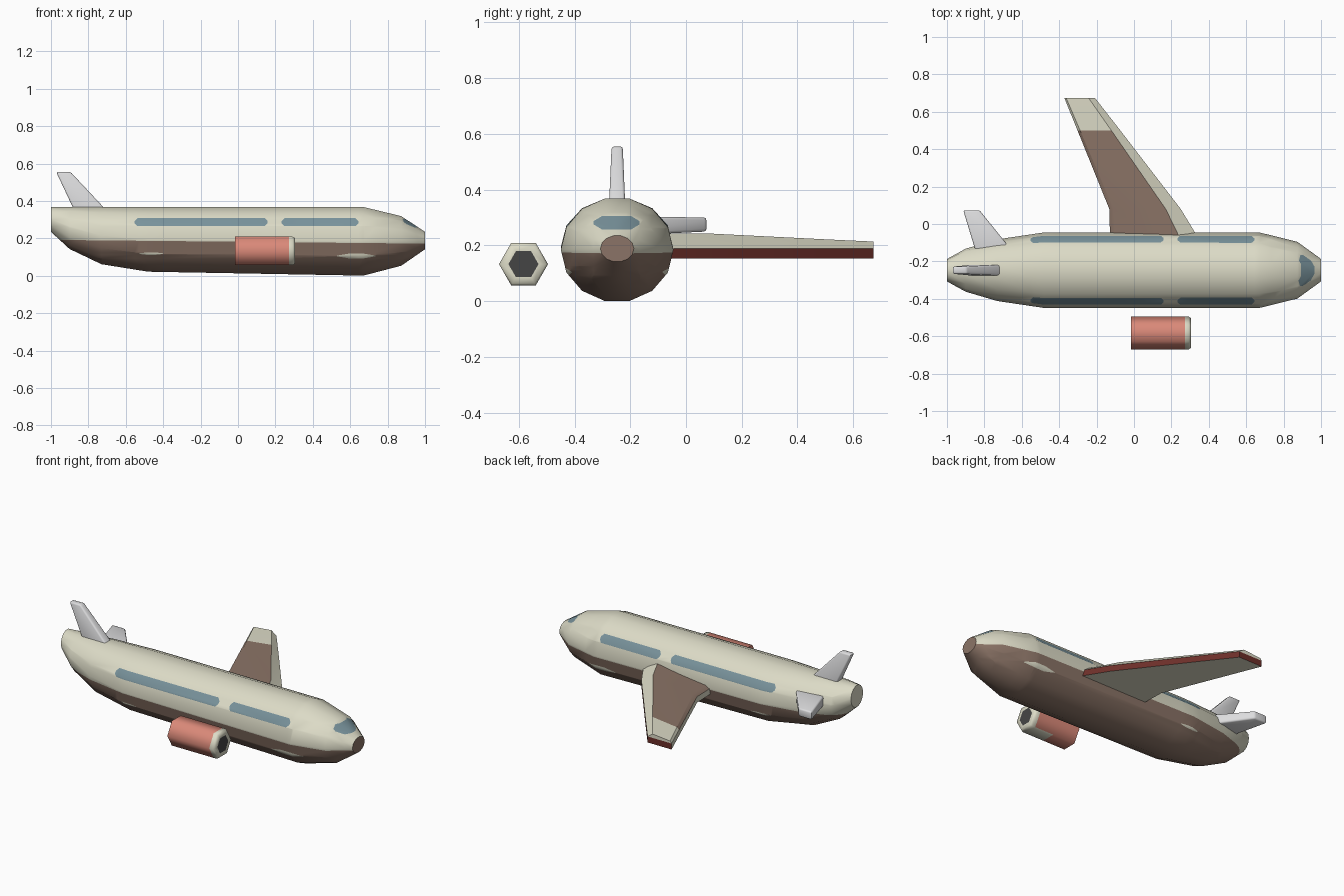
import bpy, bmesh, math
from mathutils import Vector

if "Cube" in bpy.data.objects:
    bpy.data.objects.remove(bpy.data.objects["Cube"])


def material(name, rgb):
    m = bpy.data.materials.new(name)
    m.diffuse_color = (*rgb, 1)
    m.use_nodes = True
    m.node_tree.nodes["Principled BSDF"].inputs["Base Color"].default_value = m.diffuse_color
    return m


CREAM = material("cream", (0.72, 0.71, 0.57))
BROWN = material("brown", (0.26, 0.175, 0.135))
BLUE = material("window_blue", (0.19, 0.29, 0.33))
SALMON = material("salmon", (0.70, 0.25, 0.19))
RED = material("dark_red", (0.15, 0.028, 0.022))
DARK = material("dark_grey", (0.06, 0.06, 0.06))
GREY = material("light_grey", (0.72, 0.72, 0.73))


def loft(rings):
    """Skin a list of equal-length point rings and cap both ends."""
    bm = bmesh.new()
    rows = [[bm.verts.new(p) for p in ring] for ring in rings]
    n = len(rows[0])
    for a, b in zip(rows, rows[1:]):
        for i in range(n):
            j = (i + 1) % n
            bm.faces.new((a[i], a[j], b[j], b[i]))
    bm.faces.new(rows[0])
    bm.faces.new(rows[-1])
    bmesh.ops.recalc_face_normals(bm, faces=bm.faces[:])
    return bm


def cut(bm, co, no, where=lambda c: True):
    """Slice the chosen faces with a plane."""
    faces = [f for f in bm.faces if where(f.calc_center_median())]
    geom = set(faces)
    for f in faces:
        geom.update(f.edges)
        geom.update(f.verts)
    bmesh.ops.bisect_plane(bm, geom=list(geom), dist=1e-5, plane_co=co, plane_no=no)


def finish(bm, name, mats, rule, angle):
    """Colour faces by a rule, then write the object."""
    bm.normal_update()
    for f in bm.faces:
        f.material_index = rule(f.calc_center_median(), f.normal)
    me = bpy.data.meshes.new(name)
    bm.to_mesh(me)
    bm.free()
    for m in mats:
        me.materials.append(m)
    me.shade_smooth()
    me.set_sharp_from_angle(angle=math.radians(angle))
    ob = bpy.data.objects.new(name, me)
    bpy.context.collection.objects.link(ob)
    return ob


# Fuselage: 14-sided rings given as x, half width, bottom z, top z
CY = -0.247
STATIONS = [(-1, .06, .235, .368), (-.9, .115, .143, .368), (-.73, .165, .062, .368),
            (-.48, .202, .022, .368), (.67, .202, .001, .368), (.873, .152, .054, .319),
            (1, .06, .142, .235)]
SIDES = 14
flat = math.cos(math.pi / SIDES)
rings = []
for x, w, lo, hi in STATIONS:
    h = (hi - lo) / 2 / flat
    rings.append([(x, CY + w * math.cos(t), (lo + hi) / 2 + h * math.sin(t))
                  for t in (2 * math.pi * i / SIDES for i in range(SIDES))])
body = loft(rings)
cut(body, (0, 0, .182), (.01, 0, 1))

# Painted patches: axis, a0, a1, z0, z1, corner size along axis and z, colour, nose only
PATCHES = [(0, -.553, .158, .265, .308, .015, .015, 2, False),
           (0, .233, .644, .265, .308, .015, .015, 2, False),
           (1, -.332, -.166, .258, .305, .03, .018, 2, True),
           (0, .53, .735, .092, .120, .07, .012, 0, False),
           (0, -.53, -.40, .112, .125, .04, .005, 0, False)]


def inside(c, p):
    """True within the patch, corners clipped."""
    ax, a0, a1, z0, z1, ca, cz, _, nose = p
    if nose and c.x < .87 or nose and c.x > .99:
        return False
    da, dz = min(c[ax] - a0, a1 - c[ax]), min(c.z - z0, z1 - c.z)
    return da > 0 and dz > 0 and (not ca or da / ca + dz / cz > 1)


for p in PATCHES:
    ax, a0, a1, z0, z1, ca, cz, _, nose = p
    region = (lambda c: .87 < c.x < .99) if nose else (lambda c: True)
    axis = Vector((1, 0, 0)) if ax == 0 else Vector((0, 1, 0))
    for a in (a0, a1):
        cut(body, axis * a, axis, region)
    for z in (z0, z1):
        cut(body, (0, 0, z), (0, 0, 1), region)
    box = lambda c: region(c) and a0 < c[ax] < a1 and z0 < c.z < z1
    for a, sa in ((a0, 1), (a1, -1)):
        for z, sz in ((z0, 1), (z1, -1)):
            cut(body, axis * (a + sa * ca) + Vector((0, 0, z)),
                axis * (sa / ca) + Vector((0, 0, sz / cz)), box)


def body_rule(c, n):
    if n.x > .95:
        return 1
    for p in PATCHES:
        if inside(c, p):
            return p[7]
    return 1 if c.z < .182 - .01 * c.x and n.x > -.95 else 0


finish(body, "fuselage", [CREAM, BROWN, BLUE], body_rule, 45)

# Wing: y, leading x, trailing x, top z
WING = [(-.2, .42, -.125, .243), (.08, .25, -.132, .243),
        (.5, -.073, -.302, .222), (.673, -.208, -.372, .214)]
rings = []
for y, le, te, top in WING:
    c = le - te
    rings.append([(le, y, .153), (le, y, .19), (le - .21 * c, y, top),
                  (te + .06 * c, y, .203), (te, y, .19), (te, y, .153)])
wing = loft(rings)
cut(wing, (0, 0, .19), (0, 0, 1), lambda c: c.y > .67)


def wing_rule(c, n):
    if c.z < .19 and (n.x > .5 or n.y > .9):
        return 2
    at = min(range(3), key=lambda i: abs((WING[i][0] + WING[i + 1][0]) / 2 - c.y))
    crest = sum(WING[k][1] - .21 * (WING[k][1] - WING[k][2]) for k in (at, at + 1)) / 2
    return 1 if n.z > .5 and c.y < .5 and c.x < crest else 0


finish(wing, "wing", [CREAM, BROWN, RED], wing_rule, 25)


# Tail surfaces: tapered slabs with softened edges
def slab(name, rings):
    bm = loft(rings)
    bmesh.ops.bevel(bm, geom=bm.edges[:], offset=.009, segments=2,
                    profile=.5, affect='EDGES')
    finish(bm, name, [GREY], lambda c, n: 0, 50)


def fin_ring(z, x0, x1, t):
    return [(x0, CY - t, z), (x1, CY - t, z), (x1, CY + t, z), (x0, CY + t, z)]


slab("tail_fin", [fin_ring(.33, -.865, -.685, .029), fin_ring(.37, -.885, -.722, .028),
                  fin_ring(.555, -.972, -.895, .02)])


def tailplane_ring(y0, y1, x0, x1, z0, z1):
    return [(x0, y0, z0), (x1, y1, z0), (x1, y1, z1), (x0, y0, z1)]


slab("tailplane", [tailplane_ring(-.2, -.17, -.83, -.63, .238, .304),
                   tailplane_ring(.073, .073, -.913, -.825, .25, .3)])

# Engine: hexagonal tube with cream lip and dark intake
rings = [[(x, -.583 + r * math.cos(i * math.pi / 3), .133 + r * math.sin(i * math.pi / 3))
          for i in range(6)]
         for x, r in ((-.015, .088), (.14, .088), (.272, .088), (.292, .088), (.304, .08))]
engine = loft(rings)
front = max(engine.faces, key=lambda f: f.calc_center_median().x)
bmesh.ops.inset_individual(engine, faces=[front], thickness=.026)


def engine_rule(c, n):
    if n.x > .95:
        return 2 if abs(c.y + .583) < .01 and abs(c.z - .133) < .01 else 0
    return 0 if c.x > .272 or (n.z < -.9 and c.x > .14) else 1


finish(engine, "engine", [CREAM, SALMON, DARK], engine_rule, 65)
